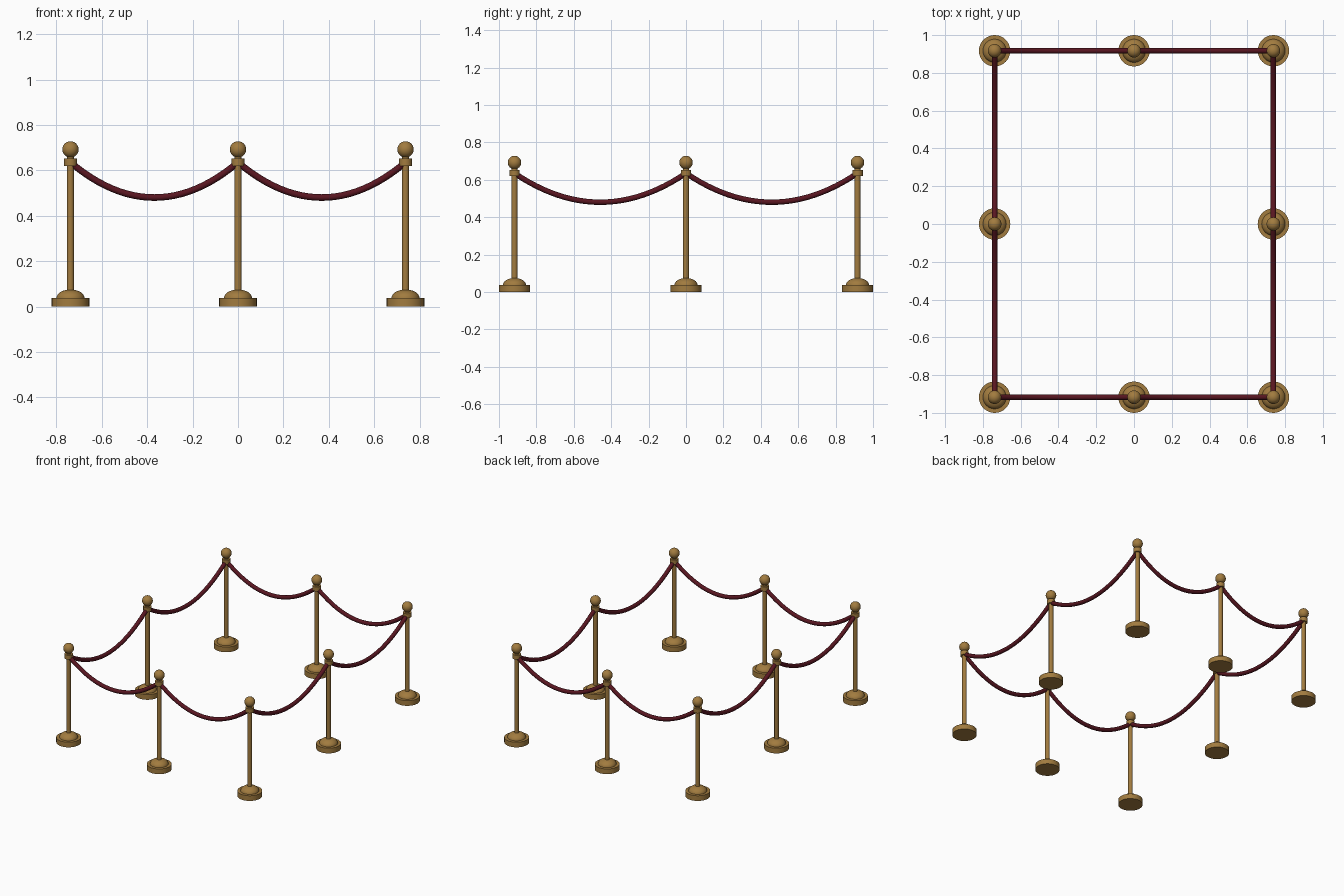
import bpy, math

if "Cube" in bpy.data.objects:
    bpy.data.objects.remove(bpy.data.objects["Cube"])

X, Y = 0.738, 0.917          # post positions
TOP, LOW = 0.635, 0.48       # rope attachment height and lowest point


def material(name, color):
    m = bpy.data.materials.new(name)
    m.diffuse_color = color
    m.use_nodes = True
    m.node_tree.nodes["Principled BSDF"].inputs["Base Color"].default_value = m.diffuse_color
    return m


brass = material("brass", (0.36, 0.20, 0.05, 1))
velvet = material("velvet", (0.10, 0.008, 0.015, 1))


def lathe(name, profile, x, y, n=32):
    """Closed solid turned around z from (radius, height) points."""
    verts, faces, rings = [], [], []
    for r, z in profile:
        if r == 0:
            rings.append([len(verts)] * n)
            verts.append((0, 0, z))
        else:
            rings.append(list(range(len(verts), len(verts) + n)))
            verts += [(r * math.cos(2 * math.pi * i / n),
                       r * math.sin(2 * math.pi * i / n), z) for i in range(n)]
    for a, b in zip(rings, rings[1:]):
        for i in range(n):
            j = (i + 1) % n
            faces.append(list(dict.fromkeys((a[i], a[j], b[j], b[i]))))
    me = bpy.data.meshes.new(name)
    me.from_pydata(verts, [], faces)
    finish(name, me, brass, (x, y, 0))


def finish(name, me, mat, loc=(0, 0, 0)):
    me.materials.append(mat)
    ob = bpy.data.objects.new(name, me)
    ob.location = loc
    bpy.context.collection.objects.link(ob)
    bpy.ops.object.select_all(action='DESELECT')
    ob.select_set(True)
    bpy.context.view_layer.objects.active = ob
    bpy.ops.object.shade_smooth_by_angle(angle=math.radians(35))


def arc(r, h, z, a0, a1, n):
    """Elliptical arc profile, angles in degrees."""
    out = []
    for i in range(n + 1):
        a = math.radians(a0 + (a1 - a0) * i / n)
        c = math.cos(a)
        out.append((r * c if c > 1e-6 else 0, z + h * math.sin(a)))
    return out


def rope(name, p, q, segs=24, sides=12, r=0.0145):
    """Round tube hanging in a parabola from p to q."""
    dx, dy = q[0] - p[0], q[1] - p[1]
    length = math.hypot(dx, dy)
    ux, uy = dx / length, dy / length
    verts, faces = [], []
    for i in range(segs + 1):
        t = i / segs
        z = TOP - (TOP - LOW) * 4 * t * (1 - t)
        ang = math.atan2(-(TOP - LOW) * 4 * (1 - 2 * t), length)
        for k in range(sides):
            a = 2 * math.pi * k / sides
            side, up = r * math.cos(a), r * math.sin(a)
            along = t * length - up * math.sin(ang)
            verts.append((p[0] + ux * along - uy * side,
                          p[1] + uy * along + ux * side,
                          z + up * math.cos(ang)))
    for i in range(segs):
        for k in range(sides):
            a, b = i * sides + k, i * sides + (k + 1) % sides
            faces.append((a, a + sides, b + sides, b))
    faces.append(list(range(sides)))
    faces.append(list(range(segs * sides, (segs + 1) * sides))[::-1])
    me = bpy.data.meshes.new(name)
    me.from_pydata(verts, [], [f[::-1] for f in faces])
    finish(name, me, velvet)


posts = [(-X, -Y), (0, -Y), (X, -Y), (X, 0), (X, Y), (0, Y), (-X, Y), (-X, 0)]
for i, (x, y) in enumerate(posts):
    # weighted foot with domed cover
    lathe(f"base_{i}", [(0, 0), (0.083, 0), (0.083, 0.038), (0, 0.038)], x, y)
    lathe(f"base_dome_{i}", [(0, 0.036)] + arc(0.062, 0.038, 0.037, 0, 90, 8), x, y)
    # pole, collar and ball finial
    lathe(f"pole_{i}", [(0, 0.03), (0.0155, 0.03), (0.0155, 0.67), (0, 0.67)], x, y, 24)
    lathe(f"collar_{i}", [(0, 0.62), (0.028, 0.62), (0.028, 0.652), (0, 0.652)], x, y)
    lathe(f"ball_{i}", arc(0.036, 0.036, 0.692, -90, 90, 16), x, y)
    # rope to the next post
    rope(f"rope_{i}", (x, y), posts[(i + 1) % 8])
